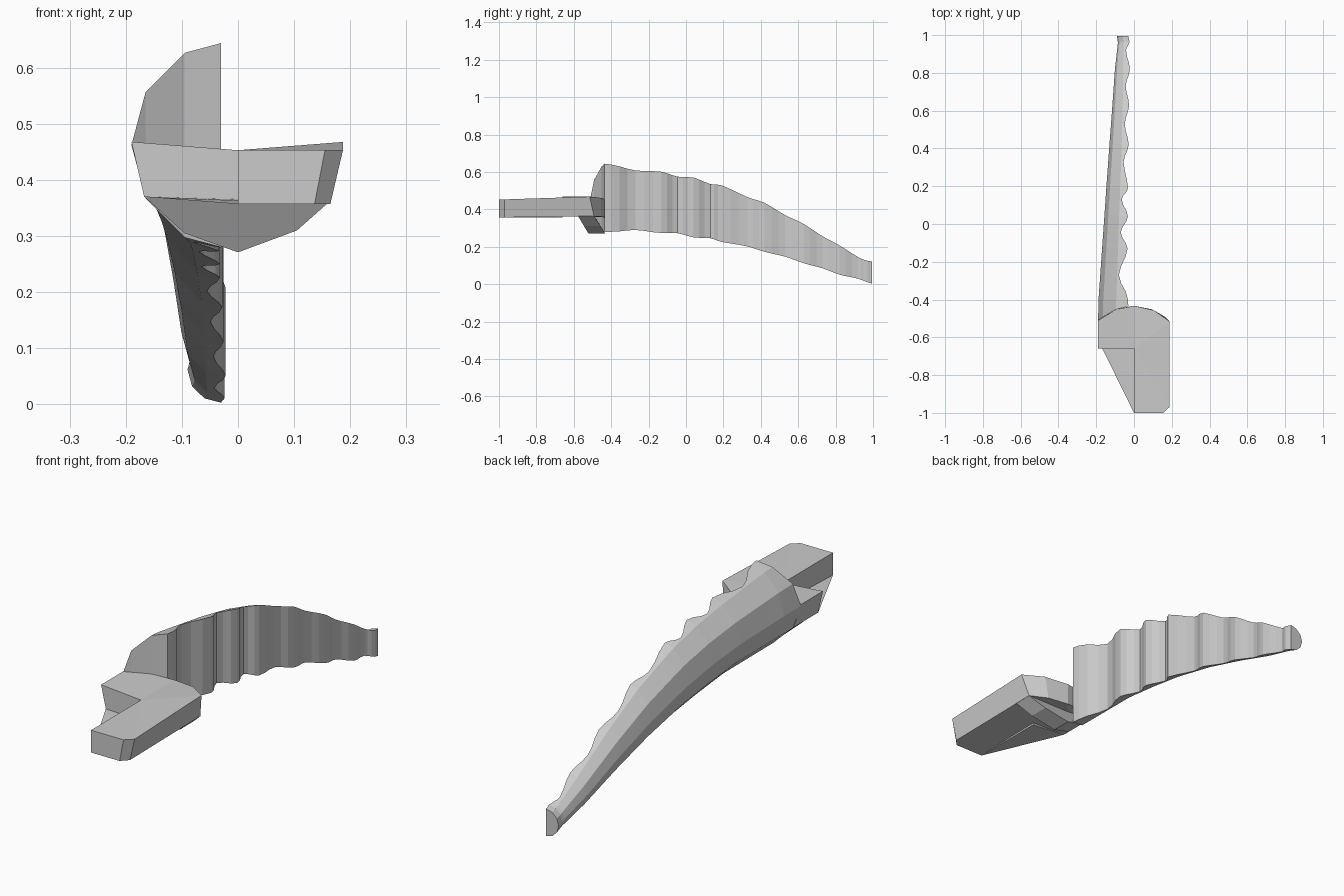
import bpy, bmesh
from math import sin, cos, pi, radians

if "Cube" in bpy.data.objects:
    bpy.data.objects.remove(bpy.data.objects["Cube"])


def lerp_table(table, y):
    """Piecewise linear lookup of rows (y, values...)."""
    if y <= table[0][0]:
        return table[0][1:]
    for a, b in zip(table, table[1:]):
        if y <= b[0]:
            t = (y - a[0]) / (b[0] - a[0])
            return [p + (q - p) * t for p, q in zip(a[1:], b[1:])]
    return table[-1][1:]


def loft(name, rings):
    """Skin closed rings of equal length and cap both ends."""
    bm = bmesh.new()
    vs = [[bm.verts.new(p) for p in r] for r in rings]
    n = len(vs[0])
    for a, b in zip(vs, vs[1:]):
        for i in range(n):
            j = (i + 1) % n
            bm.faces.new((a[i], a[j], b[j], b[i]))
    caps = [bm.faces.new(vs[0]), bm.faces.new(vs[-1])]
    bmesh.ops.triangulate(bm, faces=caps)
    bmesh.ops.recalc_face_normals(bm, faces=bm.faces)
    me = bpy.data.meshes.new(name)
    bm.to_mesh(me)
    bm.free()
    ob = bpy.data.objects.new(name, me)
    bpy.context.collection.objects.link(ob)
    return ob


def shoulder(x):
    """Rounded rear end of the joint, seen from above."""
    return -0.433 - 0.078 * (x / 0.19) ** 2


# Outer hull of the blade: y, centre x, radius x, centre z, radius z
HULL = [(-0.43, 0, .19, .462, .19), (-0.13, 0, .169, .437, .173),
        (0.04, 0, .157, .41, .169), (0.20, 0, .146, .375, .16),
        (0.42, 0, .13, .304, .139), (0.62, -.005, .11, .221, .112),
        (0.82, -.015, .086, .129, .08), (0.96, -.025, .06, .07, .056),
        (0.995, -.03, .06, .062, .059)]
# Scalloped inner face: y, x at alternating crests and hollows
WAVE = [(-0.40, -.032), (-0.27, -.08), (-0.13, -.034), (-0.045, -.07),
        (0.04, -.032), (0.13, -.065), (0.19, -.032), (0.33, -.055),
        (0.42, -.028), (0.53, -.049), (0.63, -.026), (0.73, -.044),
        (0.82, -.022), (0.92, -.042), (0.965, -.024), (0.995, -.03)]


def section(y, cut, start=False):
    """Left part of a twelve-sided ring, cut off at x = cut."""
    cx, rx, cz, rz = lerp_table(HULL, y)
    pts = [(cx + rx * cos(radians(a)), cz + rz * sin(radians(a)))
           for a in range(120, 241, 30)]
    t = (cx - cut) / (cx - pts[0][0])
    for sign, at in ((1, 0), (-1, len(pts) + 1)):
        end = pts[0] if sign == 1 else pts[-1]
        zc = cz + sign * rz
        pts.insert(at, (cut, zc + (end[1] - zc) * t))
    return [(x, shoulder(x) if start else y, z) for x, z in pts]


# Blade
rings = [section(-0.43, -0.03, True)]
for (y0, x0), (y1, x1) in zip(WAVE, WAVE[1:]):
    for k in range(3):
        t = k / 3
        s = (1 - cos(pi * t)) / 2
        rings.append(section(y0 + (y1 - y0) * t, x0 + (x1 - x0) * s))
rings.append(section(*WAVE[-1]))
# keep the first hull ring behind the curved shoulder
rings = [rings[0]] + [r for r in rings[1:] if r[0][1] > -0.42]
loft("scalloped_blade", rings)

# Half-lap joint plate, stepped in plan, with tapered sides
plan = [(-.19, -.66), (0, -.66), (0, -1), (.155, -1), (.187, -.97),
        (.187, -.515), (.105, None), (0, None), (-.095, None), (-.19, None)]
top, bottom = [], []
for x, y in plan:
    lift = 0.015 * abs(x) / 0.19 if y is None or y > -0.9 else 0
    bx = x * 0.88
    top.append((x, shoulder(x) if y is None else y, 0.453 + lift))
    bottom.append((bx, shoulder(bx) if y is None or y == -.515 else y,
                   0.357 + (0.013 if x < 0 else lift * 0.4)))
loft("lap_joint_plate", [bottom, top])

# Rounded shoulder under the plate, with a sloping front
arc = [(-.167, .37), (-.095, .305), (0, .271), (.105, .31), (.165, .363)]
loft("joint_shoulder", [[(x, -0.58 + (0.368 - z) * 0.6, z) for x, z in arc],
                        [(x, shoulder(x), z) for x, z in arc]])
